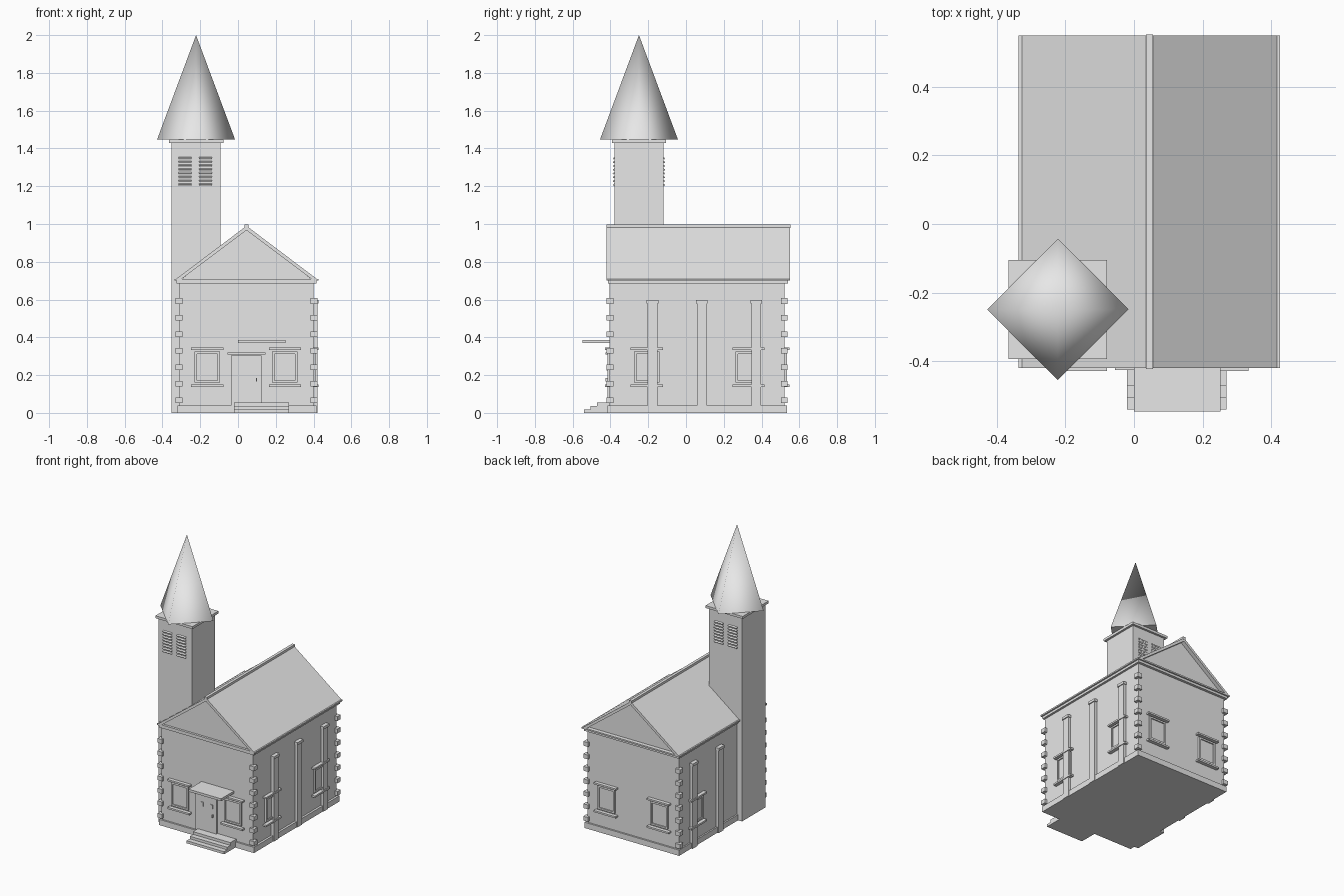
import bpy
import bmesh
import math
from mathutils import Matrix, Vector

if "Cube" in bpy.data.objects:
    bpy.data.objects.remove(bpy.data.objects["Cube"], do_unlink=True)

stone = bpy.data.materials.new("pale_grey_stone")
stone.use_nodes = True
stone.diffuse_color = (0.8, 0.8, 0.8, 1)
stone.node_tree.nodes["Principled BSDF"].inputs["Base Color"].default_value = (0.8, 0.8, 0.8, 1)

CX = 0.045                      # centre line of the hall
HALF = 0.355                    # half width of the hall
FRONT, BACK = -0.404, 0.522
LEFT_WALL, RIGHT_WALL = CX - HALF, CX + HALF


def finish(name, bm):
    bmesh.ops.recalc_face_normals(bm, faces=bm.faces)
    mesh = bpy.data.meshes.new(name)
    bm.to_mesh(mesh)
    bm.free()
    mesh.materials.append(stone)
    obj = bpy.data.objects.new(name, mesh)
    bpy.context.collection.objects.link(obj)
    return obj


def add_box(bm, x0, x1, y0, y1, z0, z1, tilt=0.0):
    size = Matrix.Diagonal((x1 - x0, y1 - y0, z1 - z0, 1))
    centre = Vector((x0 + x1, y0 + y1, z0 + z1)) / 2
    bmesh.ops.create_cube(bm, size=1, matrix=Matrix.Translation(centre) @ Matrix.Rotation(tilt, 4, "X") @ size)


def box(name, *dims):
    bm = bmesh.new()
    add_box(bm, *dims)
    return finish(name, bm)


def extrude_y(name, outline, y0, y1):
    """Extrude an x-z outline along y."""
    bm = bmesh.new()
    face = bm.faces.new([bm.verts.new((x, y0, z)) for x, z in outline])
    out = bmesh.ops.extrude_face_region(bm, geom=[face])
    verts = [v for v in out["geom"] if isinstance(v, bmesh.types.BMVert)]
    bmesh.ops.translate(bm, vec=(0, y1 - y0, 0), verts=verts)
    return finish(name, bm)


def window(name, origin, angle):
    """Framed window facing -y, turned by angle about z and set on a wall."""
    bm = bmesh.new()
    w, z0, z1, t = 0.067, 0.16, 0.325, 0.012
    add_box(bm, -w + t, w - t, -0.004, 0.01, z0 + t, z1 - t)
    for s in (-1, 1):
        edges = sorted((s * w, s * (w - t)))
        add_box(bm, *edges, -0.012, 0.01, z0, z1)
    add_box(bm, -w + t, w - t, -0.012, 0.01, z0, z0 + t)
    add_box(bm, -w + t, w - t, -0.012, 0.01, z1 - t, z1)
    for z in (0.138, 0.333):    # sill and lintel
        add_box(bm, -0.085, 0.085, -0.025, 0.01, z, z + 0.012)
    obj = finish(name, bm)
    obj.matrix_world = Matrix.Translation(origin) @ Matrix.Rotation(angle, 4, "Z")


# Hall walls with gables, and the plinth
extrude_y("hall_walls", [(LEFT_WALL, 0), (RIGHT_WALL, 0), (RIGHT_WALL, 0.70),
                         (CX, 0.97), (LEFT_WALL, 0.70)], FRONT, BACK)
box("plinth", LEFT_WALL - 0.01, RIGHT_WALL + 0.015, FRONT - 0.012, BACK + 0.012, 0, 0.04)

# Cornice, roof and ridge cap
box("cornice_lower", CX - 0.37, CX + 0.37, -0.414, 0.54, 0.684, 0.70)
box("cornice_upper", CX - 0.381, CX + 0.381, -0.42, 0.55, 0.70, 0.71)
extrude_y("roof", [(CX - 0.374, 0.708), (CX, 0.99), (CX + 0.374, 0.708),
                   (CX + 0.345, 0.708), (CX, 0.967), (CX - 0.345, 0.708)], -0.42, 0.55)
box("ridge_cap", CX - 0.01, CX + 0.01, -0.422, 0.552, 0.98, 0.998)

# Corner blocks
bm = bmesh.new()
for i in range(7):
    z = 0.052 + i * 0.0875
    for x in (LEFT_WALL - 0.02, RIGHT_WALL - 0.016):
        for y in (FRONT - 0.016, BACK - 0.02):
            add_box(bm, x, x + 0.036, y, y + 0.036, z, z + 0.03)
finish("corner_blocks", bm)

# Pilasters on both long sides
bm = bmesh.new()
for side in (-1, 1):
    for y in (-0.177, 0.084, 0.372):
        wall = CX + side * HALF
        for depth, half, z0, z1 in ((0.02, 0.026, 0, 0.58), (0.026, 0.031, 0.58, 0.598)):
            xs = sorted((wall - side * 0.01, wall + side * depth))
            add_box(bm, *xs, y - half, y + half, z0, z1)
finish("pilasters", bm)

# Windows
for label, x in (("right", -0.163), ("left", 0.248)):
    window(f"front_{label}_window", (x, FRONT, 0), 0)
    window(f"back_{label}_window", (x, BACK, 0), math.pi)
for label, y in (("front", -0.208), ("rear", 0.33)):
    window(f"left_{label}_window", (RIGHT_WALL, y, 0), math.pi / 2)
    window(f"right_{label}_window", (LEFT_WALL, y, 0), -math.pi / 2)

# Door with small panes, handle and lintel
box("door", -0.038, 0.124, FRONT - 0.012, FRONT + 0.01, 0.04, 0.305)
box("door_lintel", -0.055, 0.145, FRONT - 0.022, FRONT + 0.01, 0.308, 0.319)
for label, x in (("right", 0.009), ("left", 0.08)):
    box(f"door_{label}_pane", x, x + 0.016, FRONT - 0.018, FRONT, 0.225, 0.253)
box("door_handle", 0.094, 0.101, FRONT - 0.022, FRONT, 0.165, 0.185)

# Canopy and steps
box("canopy", 0, 0.252, -0.547, FRONT + 0.01, 0.37, 0.387)
bm = bmesh.new()
for x0, x1, y, z0, z1 in ((-0.02, 0.27, -0.47, 0.036, 0.055),
                          (-0.02, 0.27, -0.505, 0.018, 0.036),
                          (-0.02, 0.27, -0.54, 0, 0.018)):
    add_box(bm, x0, x1, y, FRONT + 0.01, z0, z1)
finish("steps", bm)

# Tower with its cap
TX, TY, R = -0.222, -0.249, 0.129
box("tower", TX - R, TX + R, TY - R, TY + R, 0, 1.43)
box("tower_cap", TX - 0.144, TX + 0.144, TY - 0.144, TY + 0.144, 1.43, 1.447)

# Louvres on the front and back of the tower
bm = bmesh.new()
for side in (-1, 1):
    for x in (TX - 0.058, TX + 0.05):
        for i in range(8):
            z = 1.205 + i * 0.02
            y = TY + side * (R + 0.001)
            add_box(bm, x - 0.034, x + 0.034, y - 0.008, y + 0.008, z, z + 0.008, -side * 0.5)
finish("louvres", bm)

# Four-sided spire, set diagonally
bm = bmesh.new()
bmesh.ops.create_cone(bm, cap_ends=True, segments=4, radius1=0.206, radius2=0, depth=0.552,
                      matrix=Matrix.Translation((TX, TY, 1.724)))
if any(abs(v.co.x - TX) > 0.1 and abs(v.co.y - TY) > 0.1 for v in bm.verts):
    bmesh.ops.rotate(bm, cent=(TX, TY, 0), matrix=Matrix.Rotation(math.pi / 4, 3, "Z"), verts=bm.verts)
bmesh.ops.remove_doubles(bm, verts=bm.verts, dist=0.0001)
spire = finish("spire", bm)
for face in spire.data.polygons:
    face.use_smooth = face.normal.z > -0.9
for edge in spire.data.edges:
    low = all(spire.data.vertices[v].co.z < 1.5 for v in edge.vertices)
    edge.use_edge_sharp = low
